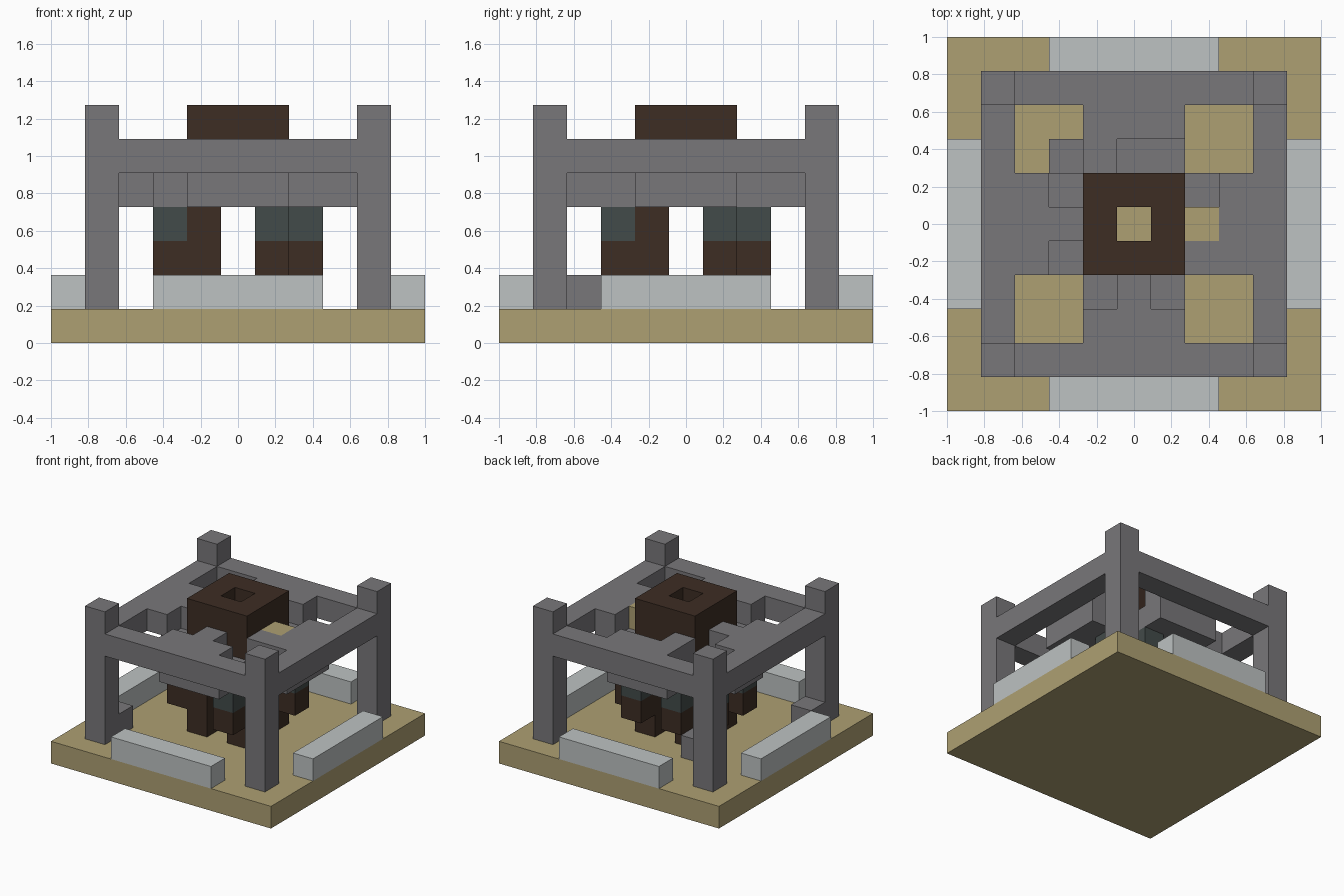
import bpy
import bmesh
from mathutils import Vector

old = bpy.data.objects.get("Cube")
if old:
    bpy.data.objects.remove(old, do_unlink=True)

UNIT = 2 / 11  # edge length of one building block


def material(name, rgb):
    m = bpy.data.materials.new(name)
    m.use_nodes = True
    m.diffuse_color = (*rgb, 1)
    shader = m.node_tree.nodes["Principled BSDF"]
    shader.inputs["Base Color"].default_value = (*rgb, 1)
    shader.inputs["Roughness"].default_value = 0.9
    return m


sand = material("sand", (0.42, 0.35, 0.17))
stone = material("grey_stone", (0.19, 0.185, 0.195))
timber = material("dark_timber", (0.047, 0.026, 0.017))
slate = material("dark_slate", (0.055, 0.07, 0.068))
pale = material("pale_stone", (0.51, 0.54, 0.54))


def block(xs, ys, zs):
    """Cells of a solid block; each range is inclusive."""
    return {(x, y, z)
            for x in range(xs[0], xs[1] + 1)
            for y in range(ys[0], ys[1] + 1)
            for z in range(zs[0], zs[1] + 1)}


def column(x, y, low, high):
    return block((x, x), (y, y), (low, high))


def turned(cells):
    """The cells together with their three quarter turns about z."""
    result = set()
    for x, y, z in cells:
        for _ in range(4):
            result.add((x, y, z))
            x, y = -y, x
    return result


def build(name, cells, mat):
    """Mesh the outer skin of a set of unit cells."""
    bm = bmesh.new()
    for cell in sorted(cells):
        centre = Vector(cell)
        for axis in range(3):
            for sign in (-1, 1):
                n = Vector((0, 0, 0))
                n[axis] = sign
                if tuple(int(c) for c in centre + n) in cells:
                    continue
                u = Vector((0, 0, 0))
                u[(axis + 1) % 3] = 0.5
                v = n.cross(u)
                mid = centre + n / 2 + Vector((0, 0, 0.5))
                ring = (mid - u - v, mid + u - v, mid + u + v, mid - u + v)
                bm.faces.new([bm.verts.new(p * UNIT) for p in ring])
    bmesh.ops.remove_doubles(bm, verts=bm.verts, dist=0.001)
    mesh = bpy.data.meshes.new(name)
    bm.to_mesh(mesh)
    bm.free()
    mesh.materials.append(mat)
    obj = bpy.data.objects.new(name, mesh)
    bpy.context.collection.objects.link(obj)


# Ground slab and the low walls around its rim
build("ground_slab", block((-5, 5), (-5, 5), (0, 0)), sand)
build("rim_walls", turned(block((-2, 2), (-5, -5), (1, 1))), pale)

# Corner pillars and the square of beams between them
build("corner_pillars", turned(column(4, 4, 1, 6)), stone)
build("ring_beams", turned(block((-3, 3), (4, 4), (5, 5))), stone)

# Walkways: full lower course, partly broken upper course
lower = turned(block((-1, 1), (2, 3), (4, 4))) - {(-3, -1, 4)}
upper = turned(block((-1, 1), (3, 3), (5, 5)))
upper |= {(-1, 2, 5), (0, -2, 5), (-2, 0, 5), (2, -1, 5)}
build("walkways", lower | upper, stone)
build("sand_patch", {(2, 0, 5)}, sand)

# Fallen stones on the ground
build("fallen_stones", {(-2, 2, 1), (-4, -3, 1)}, stone)

# Hollow central shaft on four legs, with braces beside the legs
shaft = block((-1, 1), (-1, 1), (4, 6)) - column(0, 0, 4, 6)
legs = turned(column(1, 1, 1, 3))
brace_spots = ((1, -2), (-2, -1), (2, 1), (1, 2), (-1, 2), (-2, 1))
braces = {(x, y, 2) for x, y in brace_spots}
build("central_shaft", shaft | legs | braces, timber)
build("brace_caps", {(x, y, 3) for x, y in brace_spots}, slate)
